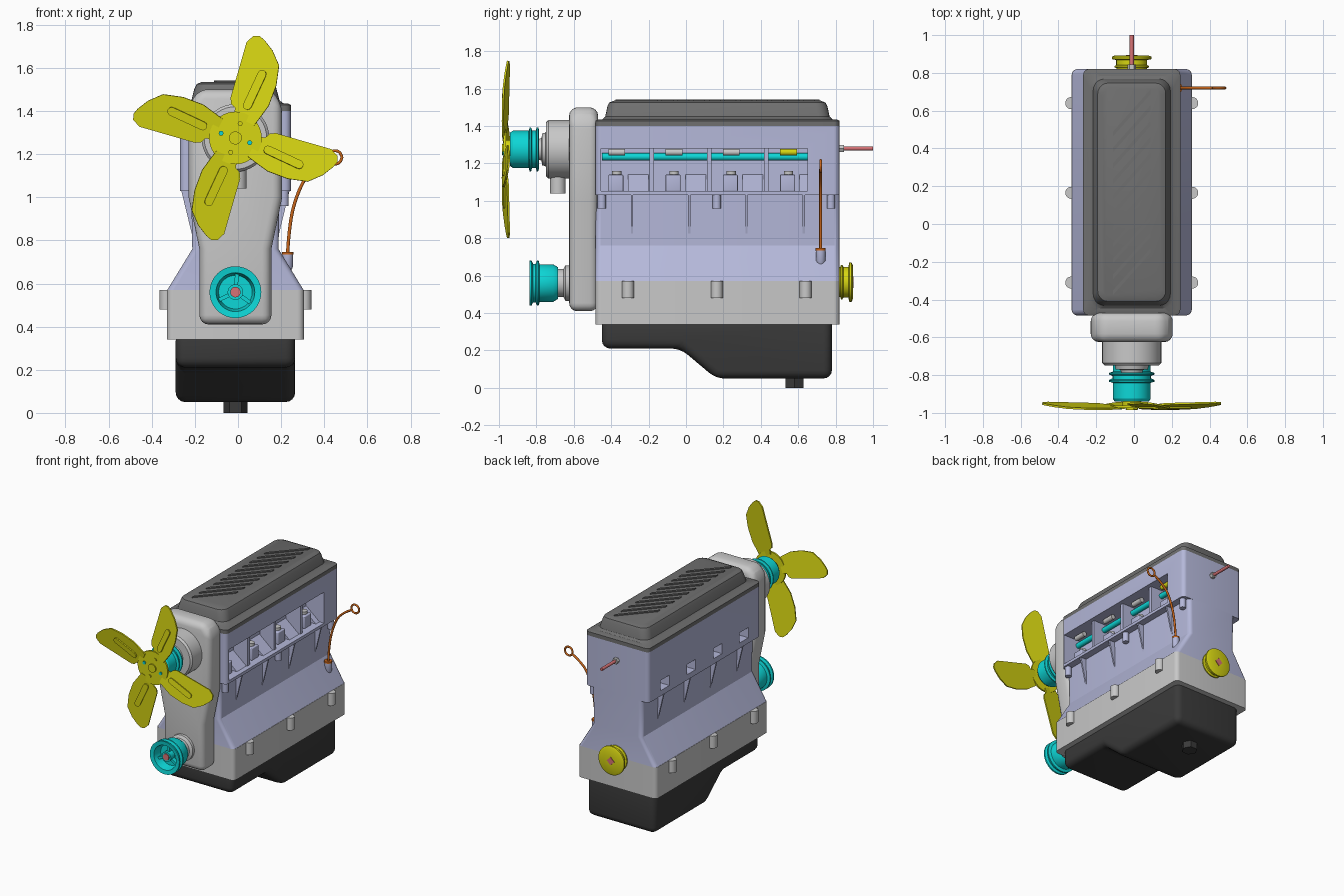
import bpy, bmesh
from math import sin, cos, pi, radians
from mathutils import Vector, Matrix

if "Cube" in bpy.data.objects:
    bpy.data.objects.remove(bpy.data.objects["Cube"])

CX = -0.012   # centre line of the engine
CY = 0.168    # middle of the block along y


def material(name, r, g, b):
    m = bpy.data.materials.new(name)
    m.use_nodes = True
    m.diffuse_color = (r, g, b, 1)
    m.node_tree.nodes["Principled BSDF"].inputs["Base Color"].default_value = (r, g, b, 1)
    return m


LIGHT = material("light grey", 0.58, 0.58, 0.58)
BLUE = material("lavender metal", 0.46, 0.48, 0.70)
YELLOW = material("yellow", 0.68, 0.67, 0.006)
CYAN = material("cyan", 0.004, 0.68, 0.68)
BLACK = material("black pan", 0.042, 0.042, 0.042)
COVER = material("dark grey", 0.16, 0.16, 0.16)
ORANGE = material("orange", 0.58, 0.13, 0.01)
RED = material("soft red", 0.68, 0.17, 0.18)


def finish(bm, name, mat, bevel=0, seg=4):
    bmesh.ops.recalc_face_normals(bm, faces=bm.faces)
    if bevel:
        edges = [e for e in bm.edges if e.calc_face_angle(0) > radians(20)]
        bmesh.ops.bevel(bm, geom=edges, offset=bevel, segments=seg, profile=0.5,
                        affect='EDGES', clamp_overlap=True)
    me = bpy.data.meshes.new(name)
    bm.to_mesh(me)
    bm.free()
    me.materials.append(mat)
    ob = bpy.data.objects.new(name, me)
    bpy.context.collection.objects.link(ob)
    return ob


def box(name, mat, x0, x1, y0, y1, z0, z1, bevel=0):
    return prism(name, mat, [(x0, y0), (x1, y0), (x1, y1), (x0, y1)], 'z', z0, z1, bevel)


def prism(name, mat, pts, axis, a, b, bevel=0):
    """Extrude a flat outline along one axis."""
    place = {'x': lambda p, q, t: (t, p, q), 'y': lambda p, q, t: (p, t, q),
             'z': lambda p, q, t: (p, q, t)}[axis]
    bm = bmesh.new()
    face = bm.faces.new([bm.verts.new(place(p, q, a)) for p, q in pts])
    ext = bmesh.ops.extrude_face_region(bm, geom=[face])['geom']
    move = Vector(place(0, 0, b - a))
    bmesh.ops.translate(bm, vec=move, verts=[g for g in ext if isinstance(g, bmesh.types.BMVert)])
    return finish(bm, name, mat, bevel)


def skin(name, mat, rings):
    """Join closed rings of points and cap both ends."""
    bm = bmesh.new()
    loops = [[bm.verts.new(p) for p in ring] for ring in rings]
    n = len(loops[0])
    for lo, hi in zip(loops, loops[1:]):
        for i in range(n):
            j = (i + 1) % n
            bm.faces.new((lo[i], lo[j], hi[j], hi[i]))
    bm.faces.new(loops[0])
    bm.faces.new(loops[-1])
    return finish(bm, name, mat)


def lathe(name, mat, profile, x, z, n=40):
    """Turn (radius, y) points about a line along y."""
    return skin(name, mat, [[(x + r * cos(2 * pi * i / n), y, z + r * sin(2 * pi * i / n))
                             for i in range(n)] for r, y in profile])


def post(name, mat, profile, x, y, n=20):
    """Turn (radius, z) points about an upright line."""
    return skin(name, mat, [[(x + r * cos(2 * pi * i / n), y + r * sin(2 * pi * i / n), z)
                             for i in range(n)] for r, z in profile])


def round_loft(name, mat, levels):
    """Stack rounded rectangles given as (z, half x, half y, corner radius)."""
    rings = []
    for z, hx, hy, r in levels:
        ring = []
        for k, (sx, sy) in enumerate([(1, 1), (-1, 1), (-1, -1), (1, -1)]):
            for i in range(6):
                a = pi / 2 * (k + i / 5)
                ring.append((CX + sx * (hx - r) + r * cos(a), CY + sy * (hy - r) + r * sin(a), z))
        rings.append(ring)
    return skin(name, mat, rings)


def cut(target, cutter):
    mod = target.modifiers.new("cut", 'BOOLEAN')
    mod.operation, mod.solver, mod.object = 'DIFFERENCE', 'EXACT', cutter
    bpy.context.view_layer.objects.active = target
    bpy.ops.object.modifier_apply(modifier="cut")
    bpy.data.objects.remove(cutter)


def tube(name, mat, pts, r, closed=False):
    cu = bpy.data.curves.new(name, 'CURVE')
    cu.dimensions, cu.bevel_depth, cu.bevel_resolution = '3D', r, 3
    cu.use_fill_caps = True
    sp = cu.splines.new('NURBS')
    sp.points.add(len(pts) - 1)
    for p, co in zip(sp.points, pts):
        p.co = (*co, 1)
    sp.order_u, sp.use_endpoint_u, sp.use_cyclic_u = 3, True, closed
    cu.materials.append(mat)
    ob = bpy.data.objects.new(name, cu)
    bpy.context.collection.objects.link(ob)


# Oil pan with a deep rear sump and a hexagonal drain plug
pan = [(-0.45, 0.38), (-0.45, 0.21), (-0.03, 0.21), (0.16, 0.05), (0.78, 0.05), (0.78, 0.38)]
prism("oil_pan", BLACK, pan, 'x', CX - 0.277, CX + 0.277, 0.045)
post("drain_plug", BLACK, [(0.055, 0), (0.055, 0.06)], CX, 0.58, 6)

# Crankcase with bolt lugs
round_loft("crankcase", LIGHT, [(0.34, 0.318, 0.652, 0.03), (0.57, 0.318, 0.652, 0.03)])
for side in (-1, 1):
    for y in (-0.31, 0.165, 0.64):
        post("crankcase_lug", LIGHT, [(0.032, 0.48), (0.032, 0.57)], CX + side * 0.32, y)

# Cylinder block: flared skirt, then a straight neck
round_loft("cylinder_block", BLUE, [(0.57, 0.316, 0.652, 0.03), (0.76, 0.2, 0.652, 0.03),
                                    (1.04, 0.205, 0.652, 0.03)])

# Cylinder head, opened on one side and pierced by square ports on the other
head = round_loft("cylinder_head", BLUE, [(1.03, 0.257, 0.652, 0.03), (1.40, 0.257, 0.652, 0.03)])
cut(head, box("recess_cutter", BLUE, 0.1, 0.4, -0.455, 0.65, 1.052, 1.28))
PORTS = [-0.37 + 0.306 * i for i in range(4)]
for i, y in enumerate(PORTS):
    cut(head, box("port_cutter", BLUE, -0.4, -0.17, y + 0.03, y + 0.13, 1.07, 1.145))
    box("port_liner", LIGHT, -0.172, -0.165, y + 0.03, y + 0.13, 1.07, 1.145)
    # Intake boxes, bosses and dividers inside the open side
    box("intake_box", BLUE, 0.09, 0.19, y - 0.045, y + 0.035, 1.05, 1.14, 0.006)
    post("intake_boss", LIGHT, [(0.025, 1.13), (0.025, 1.16)], 0.15, y)
    prism("intake_wedge", BLUE, [(0.09, 1.05), (0.21, 1.05), (0.09, 1.15)], 'y', y + 0.06, y + 0.17)
    lathe("valve_roller", YELLOW if i == 3 else LIGHT,
          [(0.018, y - 0.045), (0.018, y + 0.045)], 0.17, 1.26, 16)
    box("head_divider", BLUE, 0.09, 0.215, y + 0.175, y + 0.2, 1.05, 1.29)
    # Tapered stiffening fins on both flanks
    for side in (-1, 1):
        fin = [(CX + side * 0.19, 1.035), (CX + side * 0.252, 1.035), (CX + side * 0.19, 0.78)]
        prism("block_fin", BLUE, fin, 'y', y + 0.075, y + 0.087)
lathe("camshaft", CYAN, [(0.02, -0.45), (0.02, 0.65)], 0.125, 1.235, 16)
for y in (-0.45, 0.165, 0.775):
    post("head_lug", BLUE, [(0.022, 0.96), (0.022, 1.035)], CX + 0.225, y)

# Valve cover with slanted ridges
round_loft("valve_cover", COVER, [
    (1.40, 0.257, 0.652, 0.03), (1.428, 0.257, 0.652, 0.03), (1.434, 0.245, 0.64, 0.04),
    (1.436, 0.222, 0.615, 0.06), (1.45, 0.204, 0.6, 0.06), (1.505, 0.19, 0.588, 0.06),
    (1.525, 0.18, 0.578, 0.055), (1.535, 0.155, 0.553, 0.04)])
for i in range(11):
    y = CY - 0.42 + 0.084 * i
    slant = [(CX - 0.1, y - 0.1), (CX - 0.1, y - 0.125), (CX + 0.1, y + 0.1), (CX + 0.1, y + 0.125)]
    prism("cover_ridge", COVER, slant, 'z', 1.53, 1.542)

# Timing cover
half = [(0.167, 0.41), (0.167, 0.76), (0.217, 1.0), (0.217, 1.43), (0.165, 1.5)]
outline = [(CX + x, z) for x, z in half] + [(CX - x, z) for x, z in reversed(half)]
prism("timing_cover", LIGHT, outline, 'y', -0.625, -0.47, 0.045)

# Water pump and fan pulley
FZ = 1.275
lathe("water_pump", LIGHT, [(0.157, -0.6), (0.157, -0.735), (0.145, -0.748), (0.09, -0.75),
                            (0.085, -0.77), (0.06, -0.772), (0.05, -0.81)], CX, FZ)
post("pump_outlet", LIGHT, [(0.042, 1.04), (0.042, 1.18)], CX + 0.01, -0.685)
lathe("fan_pulley", CYAN, [(0.04, -0.785), (0.1, -0.785), (0.117, -0.79), (0.117, -0.798), (0.1, -0.803),
                           (0.1, -0.823), (0.117, -0.828), (0.117, -0.836), (0.1, -0.841),
                           (0.1, -0.925), (0.09, -0.94), (0.04, -0.94)], CX, FZ)

# Fan: hub, four pitched blades with pressed ribs, bolts
lathe("fan_hub", YELLOW, [(0.05, -0.935), (0.05, -0.962), (0.122, -0.962), (0.122, -0.975),
                          (0.03, -0.975), (0.03, -0.985), (0.01, -0.985)], CX, FZ)
BLADE = [(0.09, -0.055), (0.135, -0.065), (0.2, -0.078), (0.3, -0.07), (0.39, -0.042), (0.44, 0.015),
         (0.468, 0.07), (0.476, 0.1), (0.465, 0.125), (0.425, 0.142), (0.3, 0.122), (0.16, 0.1),
         (0.135, 0.085), (0.125, 0.06), (0.09, 0.05)]
RIB = [(0.24 + s * 0.08 + 0.02 * cos(a), 0.012 + 0.02 * sin(a))
       for s, start in ((1, -pi / 2), (-1, pi / 2)) for a in [start + pi * i / 6 for i in range(7)]]
for k in range(4):
    turn = Matrix.Translation((CX, -0.968, FZ)) @ Matrix.Rotation(-radians(65 + 90 * k), 4, 'Y')
    pitch = Matrix.Rotation(radians(-9), 4, 'X')
    for name, pts, front, back in (("fan_blade", BLADE, -0.005, 0.005), ("blade_rib", RIB, -0.014, 0.003)):
        prism(name, YELLOW, pts, 'y', front, back).data.transform(turn @ pitch)
    a = radians(20 + 90 * k)
    lathe("fan_bolt", CYAN if k % 2 else YELLOW, [(0.012, -0.97), (0.012, -0.982)],
          CX + 0.07 * cos(a + 0.9), FZ + 0.07 * sin(a + 0.9), 6)

# Crank pulley with three spokes
KZ = 0.56
lathe("crank_nose", LIGHT, [(0.095, -0.6), (0.095, -0.645), (0.075, -0.655), (0.075, -0.7)], CX, KZ)
lathe("crank_pulley", CYAN, [(0.02, -0.77), (0.078, -0.77), (0.09, -0.832), (0.12, -0.836), (0.12, -0.825),
                             (0.103, -0.818), (0.103, -0.804), (0.12, -0.797), (0.12, -0.788),
                             (0.1, -0.782), (0.1, -0.71), (0.085, -0.685), (0.02, -0.68)], CX, KZ)
lathe("crank_hub", CYAN, [(0.036, -0.76), (0.036, -0.815)], CX, KZ)
lathe("crank_bolt", RED, [(0.024, -0.76), (0.024, -0.822)], CX, KZ)
for k in range(3):
    spoke = box("pulley_spoke", CYAN, 0.02, 0.09, -0.8, -0.76, -0.009, 0.009)
    spoke.data.transform(Matrix.Translation((CX, 0, KZ)) @ Matrix.Rotation(radians(35 + 120 * k), 4, 'Y'))

# Rear output wheel with a square drive
lathe("output_wheel", YELLOW, [(0.08, 0.8), (0.08, 0.826), (0.092, 0.828), (0.092, 0.836), (0.082, 0.842),
                               (0.082, 0.868), (0.105, 0.873), (0.105, 0.885), (0.09, 0.892),
                               (0.02, 0.892)], CX, 0.565)
lathe("output_square", RED, [(0.03, 0.86), (0.03, 0.896)], CX, 0.565, 4)

# Temperature probe at the rear
lathe("probe_collar", LIGHT, [(0.022, 0.8), (0.022, 0.845)], CX, 1.28, 6)
lathe("probe_rod", RED, [(0.011, 0.82), (0.011, 1.0)], CX, 1.28, 16)

# Dipstick with guide tube, collar and finger ring
post("dipstick_guide", BLUE, [(0.012, 0.65), (0.026, 0.68), (0.026, 0.735)], 0.23, 0.72)
post("dipstick_collar", ORANGE, [(0.027, 0.735), (0.027, 0.747)], 0.23, 0.72)
tube("dipstick", ORANGE, [(0.23, 0.72, 0.74), (0.238, 0.72, 0.88), (0.275, 0.72, 1.02),
                          (0.33, 0.72, 1.12), (0.42, 0.72, 1.17)], 0.008)
tube("dipstick_ring", ORANGE, [(0.45 + 0.032 * cos(pi * i / 6), 0.72, 1.185 + 0.032 * sin(pi * i / 6))
                               for i in range(12)], 0.007, True)

# Smooth shading with crisp edges
for ob in bpy.context.scene.objects:
    ob.select_set(ob.type == 'MESH')
bpy.context.view_layer.objects.active = head
bpy.ops.object.shade_smooth_by_angle(angle=radians(32))
